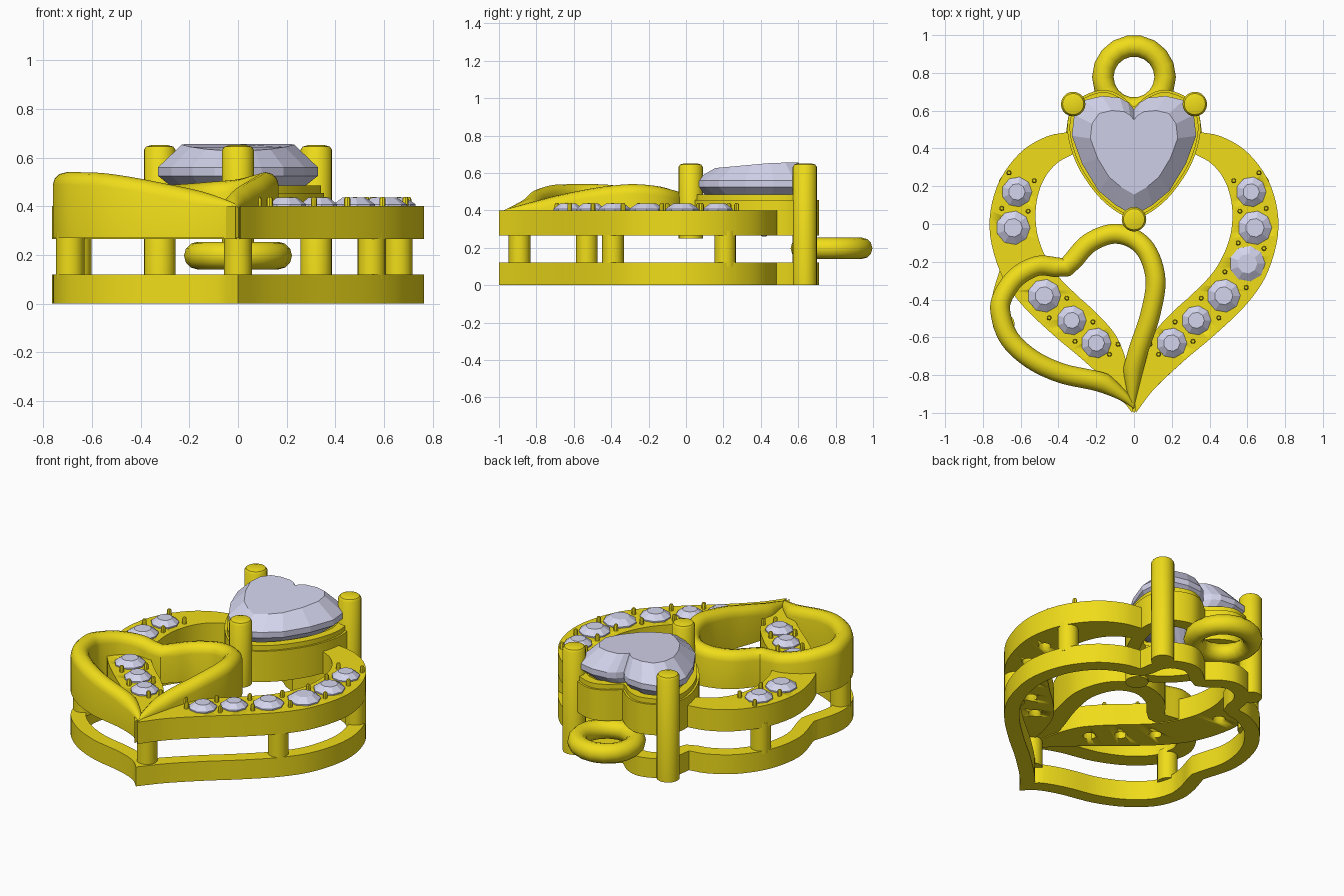
import bpy, bmesh
from math import cos, sin, pi, radians
from mathutils import Vector as V

if "Cube" in bpy.data.objects:
    bpy.data.objects.remove(bpy.data.objects["Cube"])


def material(name, rgb):
    m = bpy.data.materials.new(name)
    m.diffuse_color = (*rgb, 1)
    m.use_nodes = True
    m.node_tree.nodes["Principled BSDF"].inputs["Base Color"].default_value = m.diffuse_color
    return m


GOLD = material("gold", (0.87, 0.72, 0.01))
STONE = material("stone", (0.66, 0.66, 0.85))


def loft(name, sections, mat=GOLD, closed=False, smooth=True):
    """Skin a list of equal point loops; open lofts get end caps."""
    bm = bmesh.new()
    rows = [[bm.verts.new(p) for p in s] for s in sections]
    n = len(rows[0])
    for a, b in zip(rows, rows[1:] + (rows[:1] if closed else [])):
        for j in range(n):
            bm.faces.new((a[j], a[(j + 1) % n], b[(j + 1) % n], b[j]))
    if not closed:
        bm.faces.new(rows[0])
        bm.faces.new(rows[-1])
    bmesh.ops.recalc_face_normals(bm, faces=bm.faces)
    me = bpy.data.meshes.new(name)
    bm.to_mesh(me)
    bm.free()
    ob = bpy.data.objects.new(name, me)
    bpy.context.collection.objects.link(ob)
    me.materials.append(mat)
    if smooth:
        bpy.ops.object.select_all(action='DESELECT')
        ob.select_set(True)
        bpy.context.view_layer.objects.active = ob
        bpy.ops.object.shade_smooth_by_angle(angle=radians(35))
    return ob


def spline(pts, k=5):
    """Catmull-Rom curve through the points."""
    p = [V(q) for q in pts]
    p = [2 * p[0] - p[1]] + p + [2 * p[-1] - p[-2]]
    out = []
    for a, b, c, d in zip(p, p[1:], p[2:], p[3:]):
        for i in range(k):
            t = i / k
            out.append(0.5 * (2 * b + (c - a) * t + (2 * a - 5 * b + 4 * c - d) * t * t
                              + (3 * b - a - 3 * c + d) * t ** 3))
    return out + [p[-2]]


def mirror(pts):
    return [(-q[0], *q[1:]) for q in reversed(pts)]


def outline(*runs, k=5):
    """Closed outline from several runs, with a corner where runs meet."""
    return [q for r in runs for q in spline(r, k)[:-1]]


def inward(pts):
    n = len(pts)
    res = []
    for i in range(n):
        t = (pts[(i + 1) % n].xy - pts[i - 1].xy).normalized()
        res.append(V((-t.y, t.x)))
    return res


def ring(name, pts, width, z0, z1, tip=None):
    """Flat band following an outline, narrowing at the pointed tip."""
    secs = []
    for p, n in zip(pts, inward(pts)):
        w = width if tip is None else min(width, 0.025 + 0.7 * (p - V(tip)).length)
        q = p + n * w
        secs.append([(*p, z0), (*p, z1), (*q, z1), (*q, z0)])
    return loft(name, secs, closed=True)


def circle(x, y, r, z, n):
    return [(x + r * cos(2 * pi * i / n), y + r * sin(2 * pi * i / n), z) for i in range(n)]


def turned(name, x, y, prof, n=16, mat=GOLD, smooth=True):
    return loft(name, [circle(x, y, r, z, n) for r, z in prof], mat, smooth=smooth)


# Shared outline runs
ARM_OUT = [(0.01, -1), (0.11, -0.87), (0.27, -0.72), (0.43, -0.585), (0.6, -0.42), (0.71, -0.25),
           (0.765, -0.02), (0.725, 0.2), (0.61, 0.37), (0.47, 0.46), (0.33, 0.49)]
ARM_IN = [(0.005, -0.95), (0.03, -0.77), (0.09, -0.6), (0.2, -0.47), (0.31, -0.37), (0.43, -0.24),
          (0.505, -0.08), (0.52, 0.08), (0.485, 0.22), (0.41, 0.32), (0.3, 0.38)]
SEAT_R = [(0, 0.02), (0.1, 0.07), (0.2, 0.16), (0.3, 0.31), (0.35, 0.47), (0.34, 0.59),
          (0.28, 0.67), (0.17, 0.71), (0.08, 0.685), (0, 0.62)]
# Small heart runs carry the rim height as third value
HEART_R = [(0.0, -0.98, 0.40), (0.03, -0.85, 0.44), (0.075, -0.68, 0.485), (0.135, -0.5, 0.52),
           (0.167, -0.3, 0.54), (0.12, -0.13, 0.53), (0.02, -0.03, 0.51), (-0.12, 0.0, 0.50),
           (-0.27, -0.06, 0.49), (-0.38, -0.18, 0.485)]
HEART_L = [(-0.38, -0.18, 0.485), (-0.52, -0.17, 0.50), (-0.66, -0.245, 0.52), (-0.75, -0.38, 0.535),
           (-0.755, -0.5, 0.54), (-0.7, -0.64, 0.54), (-0.57, -0.76, 0.535), (-0.4, -0.84, 0.51),
           (-0.2, -0.885, 0.47), (-0.07, -0.935, 0.43), (0.0, -0.98, 0.40)]

# Base frame following the whole silhouette
left_arm = [q for q in mirror(ARM_OUT) if q[1] > -0.1]
base = outline(
    [(0, -1)] + ARM_OUT[1:-1] + [(0.36, 0.485)],
    [(0.36, 0.485)] + SEAT_R[5:],
    mirror(SEAT_R[5:]) + [(-0.36, 0.485)],
    [(-0.36, 0.485)] + left_arm[1:] + [(-0.71, -0.24)],
    [(-0.71, -0.24)] + [q[:2] for q in HEART_L[3:-1]] + [(0, -1)])
ring("base_frame", base, 0.085, 0, 0.12, (0, -1))

# Two curved upper arms with drilled gem holes
GEMS = [(0.2, -0.63, 0.08), (0.33, -0.51, 0.078), (0.475, -0.38, 0.088),
        (0.6, -0.21, 0.095), (0.64, -0.02, 0.09), (0.62, 0.17, 0.08)]
for side, s in (("right", 1), ("left", -1)):
    secs = []
    for p, q in zip(spline(ARM_OUT), spline(ARM_IN)):
        secs.append([(s * p.x, p.y, 0.265), (s * p.x, p.y, 0.4),
                     (s * q.x, q.y, 0.4), (s * q.x, q.y, 0.265)])
    arm = loft(side + "_arm", secs)
    stones = [g for i, g in enumerate(GEMS) if s > 0 or i != 3]
    for x, y, r in stones:
        cut = turned("hole_cutter", s * x, y, [(0.036, 0.2), (0.036, 0.5)], 12)
        cut.hide_render = True
        bpy.context.view_layer.objects.active = arm
        mod = arm.modifiers.new("hole", 'BOOLEAN')
        mod.operation, mod.object, mod.solver = 'DIFFERENCE', cut, 'EXACT'
        bpy.ops.object.modifier_apply(modifier="hole")
        bpy.data.objects.remove(cut)
        # Small faceted stone
        turned(side + "_small_stone", s * x, y,
               [(0.012, 0.35), (r, 0.398), (r, 0.408), (r * 0.55, 0.436)], 9, STONE, False)
    # Bead pins in pairs between neighbouring stones
    path = [V((0.06, -0.75))] + [V(g[:2]) for g in GEMS] + [V((0.57, 0.33))]
    for i, (a, b) in enumerate(zip(path, path[1:])):
        if s < 0 and i in (3, 4):
            continue
        n = (b - a).orthogonal().normalized() * 0.07
        for c in ((a + b) / 2 + n, (a + b) / 2 - n):
            if c.y < -0.72 or c.y > 0.3:
                c = (a + b) / 2
            turned(side + "_bead", s * c.x, c.y, [(0.013, 0.38), (0.013, 0.43), (0.008, 0.438)], 8)

# Small open heart with a rounded, wavy rim
heart = outline(HEART_R, HEART_L)
secs = []
for p, n in zip(heart, inward(heart)):
    w = min(0.105, 0.02 + 0.45 * (p.xy - V((0, -0.98))).length)
    d = w * 0.5
    prof = [(0, 0.27), (0, p.z - d)]
    prof += [(d - d * cos(a * pi / 6), p.z - d + d * sin(a * pi / 6)) for a in range(1, 6)]
    prof += [(w, p.z - d), (w, 0.27)]
    secs.append([(*(p.xy + n * u), z) for u, z in prof])
loft("small_heart", secs, closed=True)

# Heart-shaped seat with a thin inner lip
seat = outline(SEAT_R, mirror(SEAT_R))
ring("seat", seat, 0.075, 0.265, 0.455)
lip = [p + n * 0.012 for p, n in zip(seat, inward(seat))]
ring("seat_lip", lip, 0.05, 0.44, 0.485)

# Large faceted heart stone
shape = outline(SEAT_R[::2] + SEAT_R[-1:], mirror(SEAT_R[::2] + SEAT_R[-1:]), k=2)


def gem_ring(f, z, drop=0.0):
    return [(p.x * f, 0.42 + (p.y - 0.42) * f, z - drop * max(0, 0.5 - p.y)) for p in shape]


loft("heart_stone", [gem_ring(0.03, 0.26), gem_ring(0.76, 0.475), gem_ring(0.94, 0.525),
                     gem_ring(0.94, 0.56), gem_ring(0.66, 0.655, 0.06)], STONE, smooth=False)

# Prongs holding the large stone
for name, x, y, z in (("right_prong", 0.322, 0.635, 0), ("left_prong", -0.322, 0.635, 0),
                      ("front_prong", 0, 0.025, 0.25)):
    turned(name, x, y, [(0.065, z), (0.065, 0.632), (0.056, 0.645), (0.035, 0.651)], 20)

# Posts joining the base to the upper arms
for x, y in ((0.55, -0.39), (0.66, 0.21), (-0.66, 0.21), (-0.69, -0.53), (0, -0.89)):
    turned("post", x, y, [(0.058, 0.1), (0.058, 0.29)])

# Hanging loop at the back
secs = []
for i in range(18):
    a = 2 * pi * i / 18
    secs.append([((0.165 + 0.057 * cos(b)) * cos(a), 0.778 + (0.165 + 0.057 * cos(b)) * sin(a),
                  0.197 + 0.057 * sin(b)) for b in (2 * pi * j / 12 for j in range(12))])
loft("hanging_loop", secs, closed=True)
